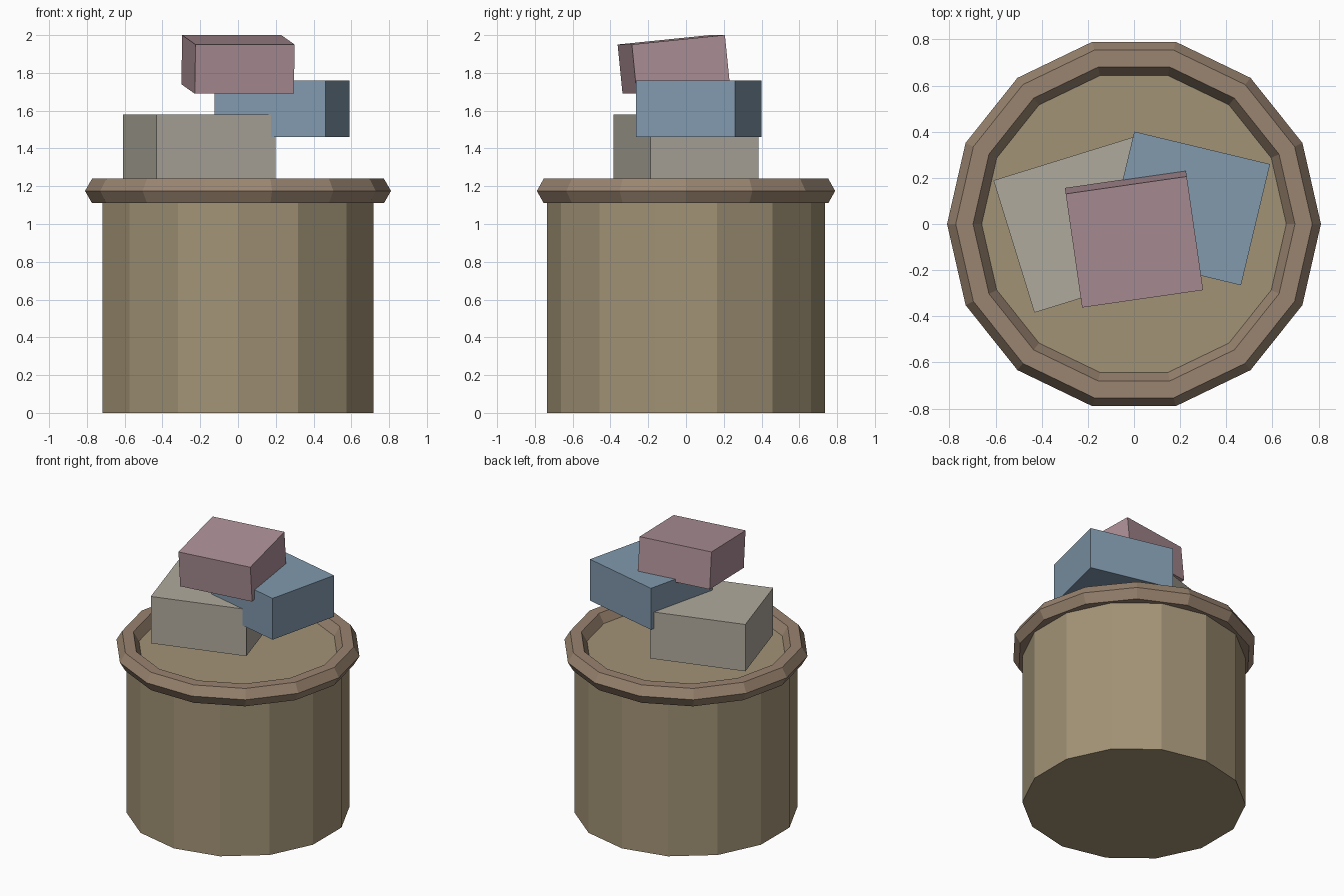
import bpy
from math import radians, pi

if "Cube" in bpy.data.objects:
    bpy.data.objects.remove(bpy.data.objects["Cube"])


def paint(obj, name, rgb):
    mat = bpy.data.materials.new(name)
    mat.diffuse_color = (*rgb, 1.0)
    mat.use_nodes = True
    mat.node_tree.nodes["Principled BSDF"].inputs["Base Color"].default_value = mat.diffuse_color
    obj.data.materials.append(mat)


def block(name, size, loc, yaw, rgb, pitch=0.0):
    bpy.ops.mesh.primitive_cube_add(size=1, location=loc,
                                    rotation=(radians(pitch), 0, radians(yaw)))
    obj = bpy.context.object
    obj.name = name
    obj.scale = size
    bpy.ops.object.transform_apply(location=False, rotation=False, scale=True)
    paint(obj, name + "_paint", rgb)
    return obj


SIDES = 14
BODY_R, FLOOR_Z = 0.735, 1.175

# Drum body, with a corner pointing to the front
bpy.ops.mesh.primitive_cylinder_add(vertices=SIDES, radius=BODY_R, depth=FLOOR_Z,
                                    location=(0, 0, FLOOR_Z / 2))
body = bpy.context.object
body.name = "drum_body"
paint(body, "drum_paint", (0.36, 0.29, 0.18))

# Six-sided rim ring, with a corner pointing along x
bpy.ops.mesh.primitive_torus_add(major_segments=SIDES, minor_segments=6,
                                 major_radius=BODY_R, minor_radius=0.075,
                                 location=(0, 0, FLOOR_Z))
rim = bpy.context.object
rim.name = "drum_rim"
for poly in rim.data.polygons:
    poly.use_smooth = False
paint(rim, "rim_paint", (0.32, 0.23, 0.16))

# Stacked blocks
block("lower_block", (0.66, 0.60, 0.34), (-0.205, 0.0, 1.41), 17.2, (0.43, 0.40, 0.34))
block("middle_block", (0.605, 0.54, 0.30), (0.2325, 0.0675, 1.61), -13.5, (0.22, 0.32, 0.42))
block("top_block", (0.53, 0.50, 0.262), (0.0, -0.065, 1.845), 8.2, (0.42, 0.28, 0.31), pitch=5.75)
